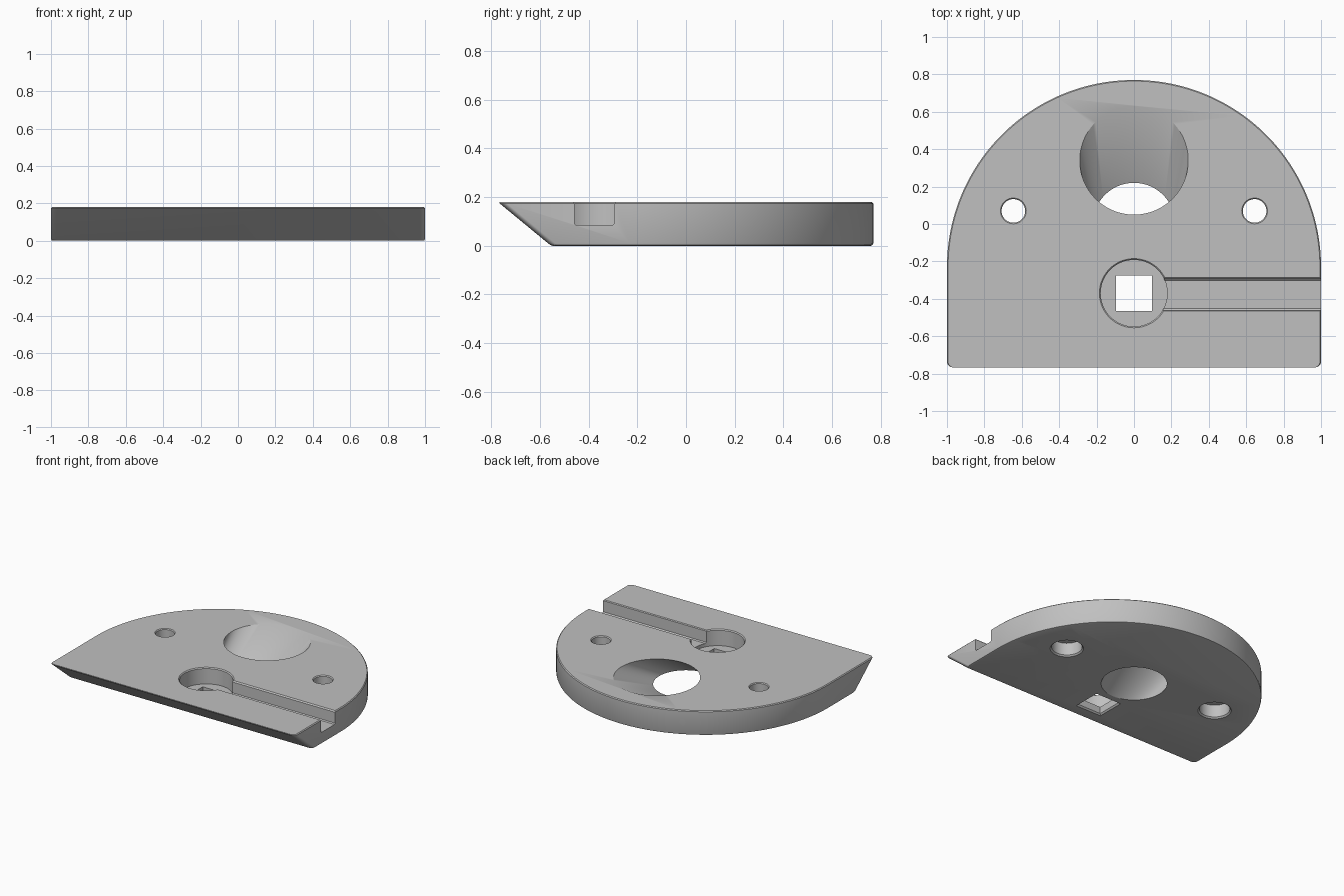
import bpy, bmesh
from math import sin, cos, pi, radians

cube = bpy.data.objects.get("Cube")
if cube:
    bpy.data.objects.remove(cube, do_unlink=True)

grey = bpy.data.materials.new("plain grey")
grey.use_nodes = True
colour = (0.53, 0.53, 0.53, 1)
grey.diffuse_color = colour
grey.node_tree.nodes["Principled BSDF"].inputs["Base Color"].default_value = colour

H = 0.18          # plate thickness
C = 0.01          # small edge break


def loft(name, rings):
    """Skin a stack of matching closed rings and cap both ends."""
    bm = bmesh.new()
    layers = [[bm.verts.new(p) for p in ring] for ring in rings]
    n = len(layers[0])
    for a, b in zip(layers, layers[1:]):
        for i in range(n):
            j = (i + 1) % n
            bm.faces.new((a[i], a[j], b[j], b[i]))
    bm.faces.new(layers[0])
    bm.faces.new(layers[-1])
    bmesh.ops.recalc_face_normals(bm, faces=bm.faces)
    mesh = bpy.data.meshes.new(name)
    bm.to_mesh(mesh)
    bm.free()
    mesh.materials.append(grey)
    ob = bpy.data.objects.new(name, mesh)
    bpy.context.collection.objects.link(ob)
    return ob


def circle(x, y, z, r, n=64):
    return [(x + r * cos(2 * pi * i / n), y + r * sin(2 * pi * i / n), z) for i in range(n)]


def square(y, z, h):
    return [(-h, y - h, z), (h, y - h, z), (h, y + h, z), (-h, y + h, z)]


def outline(z, inset, front):
    """D-shaped outline: half circle behind, rounded corners in front."""
    r, k = 1 - inset, 0.03
    pts = [(r * cos(pi * i / 96), -0.23 + r * sin(pi * i / 96), z) for i in range(97)]
    for sx in (-1, 1):
        arc = [(sx * (r - k + k * cos(a)), front + k - k * sin(a), z)
               for a in [pi / 2 * i / 6 for i in range(7)]]
        pts += arc if sx < 0 else arc[::-1]
    return pts


# Plate with an undercut front and softened rims
plate = loft("plate", [
    outline(0, C, -0.548),
    outline(0.003, C * 0.3, -0.558),
    outline(C, 0, -0.567),
    outline(H - 0.006, 0, -0.766),
    outline(H, 0.006, -0.767),
])

cutters = []

# Slanted, tapering opening
cutters.append(loft("slanted_opening_cutter", [
    circle(0, 0.34 * t, H * t, 0.22 + 0.07 * t, 96) for t in (-0.1, 1.1)]))

# Round recess, square hole in its floor
RY = -0.37
cutters.append(loft("recess_cutter", [
    circle(0, RY, z, r) for z, r in
    ((0.06, 0.178), (H - 0.007, 0.178), (H, 0.185), (0.22, 0.185))]))
cutters.append(loft("square_hole_cutter", [
    square(RY, z, h) for z, h in
    ((-0.03, 0.105), (0, 0.105), (C, 0.095), (0.1, 0.095))]))

# Groove running from the recess out to the left side
groove = [(-0.452, 0.085), (-0.302, 0.085), (-0.295, 0.092), (-0.295, H - 0.008),
          (-0.286, H), (-0.286, 0.23), (-0.464, 0.23), (-0.464, H),
          (-0.459, H - 0.006), (-0.459, 0.092)]
cutters.append(loft("groove_cutter", [[(x, y, z) for y, z in groove] for x in (0.03, 1.1)]))

# Two screw holes, counterbored from below
for side in (-1, 1):
    cutters.append(loft("screw_hole_cutter", [
        circle(side * 0.645, 0.07, z, r, 48) for z, r in
        ((-0.03, 0.112), (0, 0.112), (C, 0.102), (0.1, 0.102), (0.1001, 0.063),
         (H - 0.006, 0.063), (H, 0.069), (0.21, 0.069))]))

# Cut everything out of the plate
bpy.ops.object.select_all(action='DESELECT')
bpy.context.view_layer.objects.active = plate
plate.select_set(True)
for cutter in cutters:
    cutter.hide_render = True
    mod = plate.modifiers.new("cut", 'BOOLEAN')
    mod.operation = 'DIFFERENCE'
    mod.solver = 'EXACT'
    mod.object = cutter
    bpy.ops.object.modifier_apply(modifier=mod.name)
    bpy.data.objects.remove(cutter, do_unlink=True)

bpy.ops.object.shade_smooth_by_angle(angle=radians(30))
